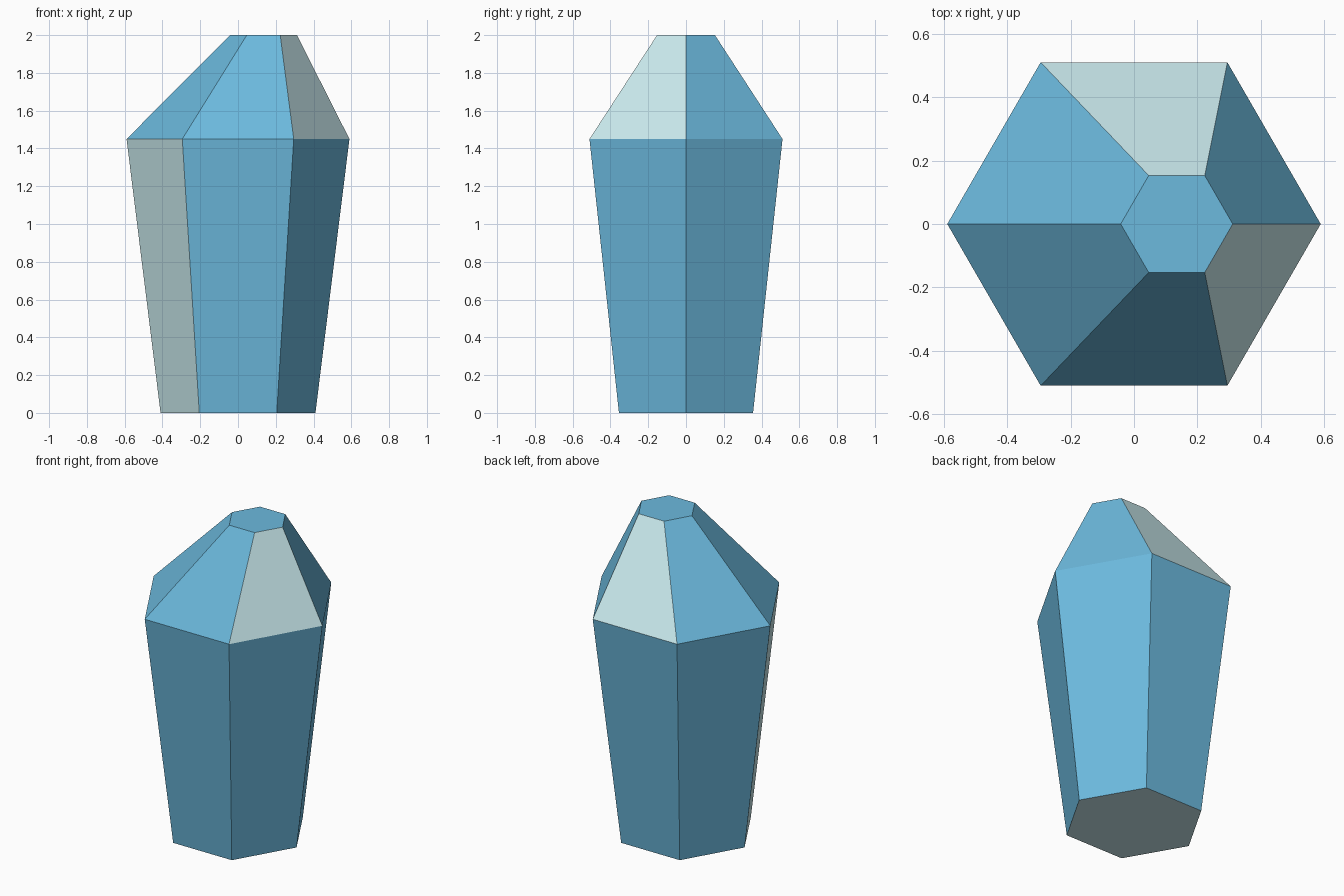
import bpy, bmesh, math

if "Cube" in bpy.data.objects:
    bpy.data.objects.remove(bpy.data.objects["Cube"])


def material(name, color):
    m = bpy.data.materials.new(name)
    m.diffuse_color = (*color, 1)
    m.use_nodes = True
    m.node_tree.nodes["Principled BSDF"].inputs["Base Color"].default_value = m.diffuse_color
    return m


# Rings of the crystal: radius, x offset, height
rings = [(0.41, 0, 0), (0.59, 0, 1.45), (0.177, 0.135, 2.0)]
bm = bmesh.new()
loops = [[bm.verts.new((x + r * math.cos(i * math.pi / 3), r * math.sin(i * math.pi / 3), z))
          for i in range(6)] for r, x, z in rings]

# Base and off-centre tip facets
base = bm.faces.new(loops[0][::-1])
bm.faces.new(loops[2])
base.material_index = 1

# Side facets; a few are pale (level, side counted from +x)
pale = {(0, 3), (1, 1), (1, 5)}
for level in range(2):
    lo, hi = loops[level], loops[level + 1]
    for i in range(6):
        j = (i + 1) % 6
        f = bm.faces.new((lo[i], lo[j], hi[j], hi[i]))
        f.material_index = int((level, i) in pale)

mesh = bpy.data.meshes.new("crystal")
bm.to_mesh(mesh)
bm.free()
mesh.materials.append(material("crystal_blue", (0.15, 0.49, 0.73)))
mesh.materials.append(material("crystal_pale", (0.60, 0.84, 0.87)))
bpy.context.collection.objects.link(bpy.data.objects.new("crystal", mesh))
